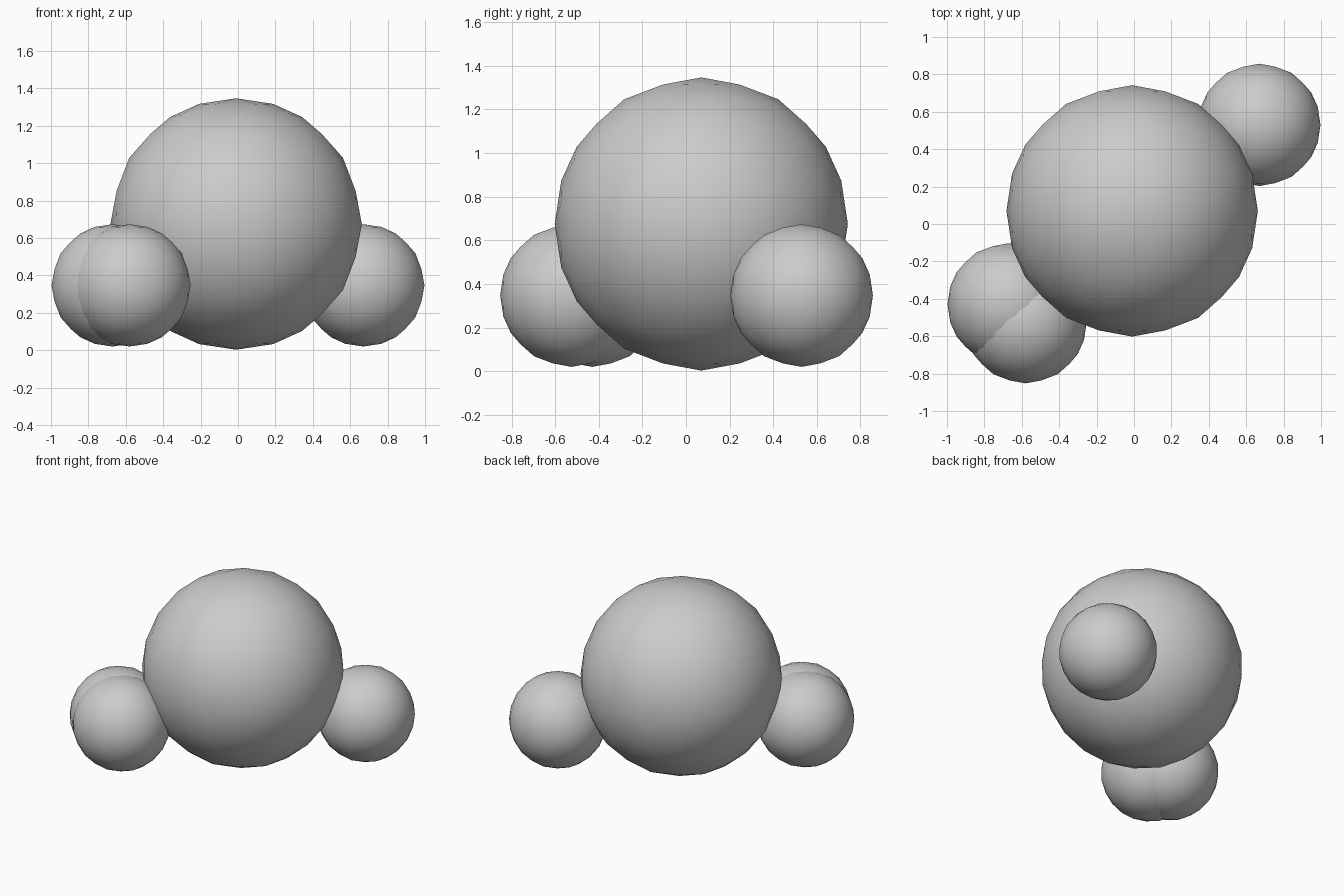
import bpy
import math

cube = bpy.data.objects.get("Cube")
if cube:
    bpy.data.objects.remove(cube, do_unlink=True)

# One plain grey for every sphere
grey = bpy.data.materials.new("plain grey")
grey.use_nodes = True
colour = (0.6, 0.6, 0.6, 1)
grey.diffuse_color = colour
grey.node_tree.nodes["Principled BSDF"].inputs["Base Color"].default_value = colour

# Tilt that puts the middle of an icosahedron edge at the very top
EDGE_UP = -math.atan(2 / (1 + math.sqrt(5)))


def ball(name, radius, location):
    bpy.ops.mesh.primitive_ico_sphere_add(
        subdivisions=3, radius=radius, location=location, rotation=(0, EDGE_UP, 0))
    obj = bpy.context.object
    obj.name = name
    obj.data.materials.append(grey)
    bpy.ops.object.shade_smooth()
    return obj


# Large central ball
ball("main_ball", 0.672, (-0.01, 0.07, 0.675))

# Three equal small balls: an overlapping pair at the front right, one at the back left
for name, x, y in (("front_ball", -0.58, -0.525),
                   ("side_ball", -0.67, -0.43),
                   ("back_ball", 0.67, 0.53)):
    ball(name, 0.327, (x, y, 0.347))
